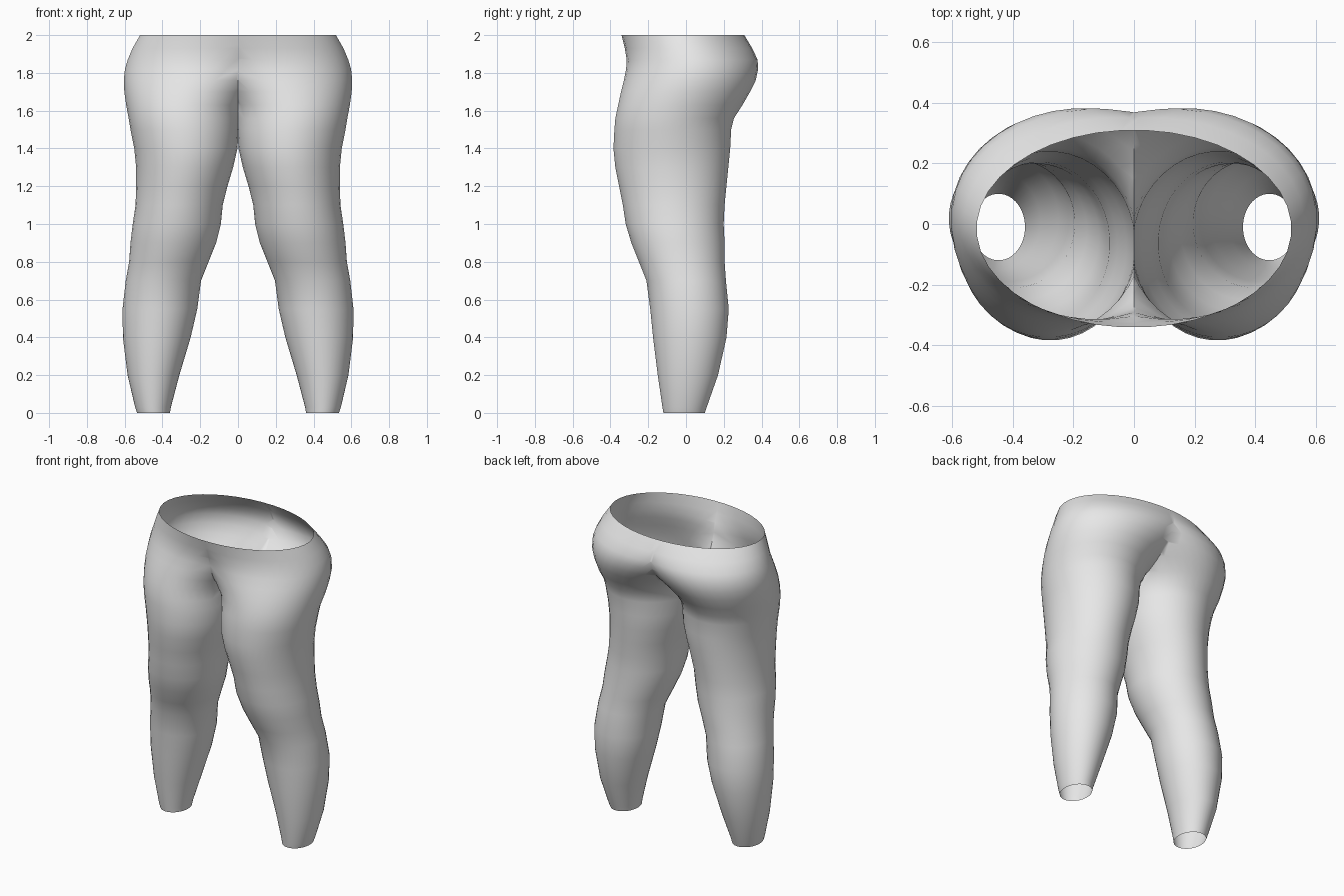
import bpy, bmesh, math

if "Cube" in bpy.data.objects:
    bpy.data.objects.remove(bpy.data.objects["Cube"])

SIDES = 40
# Leg sections: height, inner x, outer x, front y, back y
SECTIONS = [
    (0.00, 0.36, 0.535, -0.12, 0.10), (0.03, 0.355, 0.545, -0.125, 0.11),
    (0.20, 0.31, 0.585, -0.15, 0.17), (0.40, 0.25, 0.61, -0.175, 0.215),
    (0.55, 0.215, 0.612, -0.19, 0.227), (0.70, 0.195, 0.595, -0.21, 0.212),
    (0.80, 0.155, 0.577, -0.25, 0.205), (0.90, 0.115, 0.57, -0.29, 0.205),
    (1.00, 0.09, 0.558, -0.32, 0.20), (1.10, 0.08, 0.543, -0.335, 0.205),
    (1.20, 0.055, 0.54, -0.355, 0.215), (1.30, 0.025, 0.54, -0.375, 0.225),
    (1.40, 0.002, 0.55, -0.385, 0.235), (1.50, -0.004, 0.57, -0.38, 0.24),
    (1.56, -0.01, 0.58, -0.375, 0.255), (1.63, -0.03, 0.593, -0.36, 0.30),
    (1.70, -0.10, 0.603, -0.345, 0.34), (1.76, -0.18, 0.606, -0.33, 0.37),
    (1.82, -0.27, 0.60, -0.318, 0.383), (1.87, -0.35, 0.585, -0.315, 0.38),
    (1.93, -0.45, 0.56, -0.325, 0.352), (2.00, -0.515, 0.52, -0.342, 0.31),
]

fabric = bpy.data.materials.new("light grey fabric")
fabric.diffuse_color = (0.8, 0.8, 0.8, 1)
fabric.use_nodes = True
fabric.node_tree.nodes["Principled BSDF"].inputs["Base Color"].default_value = fabric.diffuse_color


def section_ring(bm, z, inner, outer, front, back):
    """Closed elliptical ring of vertices at one height."""
    cx, rx = (inner + outer) / 2, (outer - inner) / 2
    cy, ry = (front + back) / 2, (back - front) / 2
    ring = []
    for i in range(SIDES):
        a = 2 * math.pi * (i + 0.5) / SIDES
        ring.append(bm.verts.new((cx + rx * math.cos(a), cy + ry * math.sin(a), z)))
    return ring


# Loft one open trouser leg up to the waist
bm = bmesh.new()
rings = [section_ring(bm, *s) for s in SECTIONS]
for low, high in zip(rings, rings[1:]):
    for i in range(SIDES):
        j = (i + 1) % SIDES
        bm.faces.new((low[i], low[j], high[j], high[i]))

# Trim at the centre seam so both halves join above the crotch
bmesh.ops.bisect_plane(bm, geom=bm.verts[:] + bm.edges[:] + bm.faces[:], dist=1e-5,
                       plane_co=(0, 0, 0), plane_no=(1, 0, 0), clear_inner=True)

mesh = bpy.data.meshes.new("trousers")
bm.to_mesh(mesh)
bm.free()
mesh.materials.append(fabric)
trousers = bpy.data.objects.new("trousers", mesh)
bpy.context.collection.objects.link(trousers)

# Second leg
mirror = trousers.modifiers.new("second_leg", 'MIRROR')
mirror.use_clip = True
mirror.merge_threshold = 0.001

# Smooth cloth with a crisp seam between the legs
bpy.context.view_layer.objects.active = trousers
trousers.select_set(True)
bpy.ops.object.modifier_apply(modifier=mirror.name)
bpy.ops.object.shade_smooth_by_angle(angle=math.radians(50))
